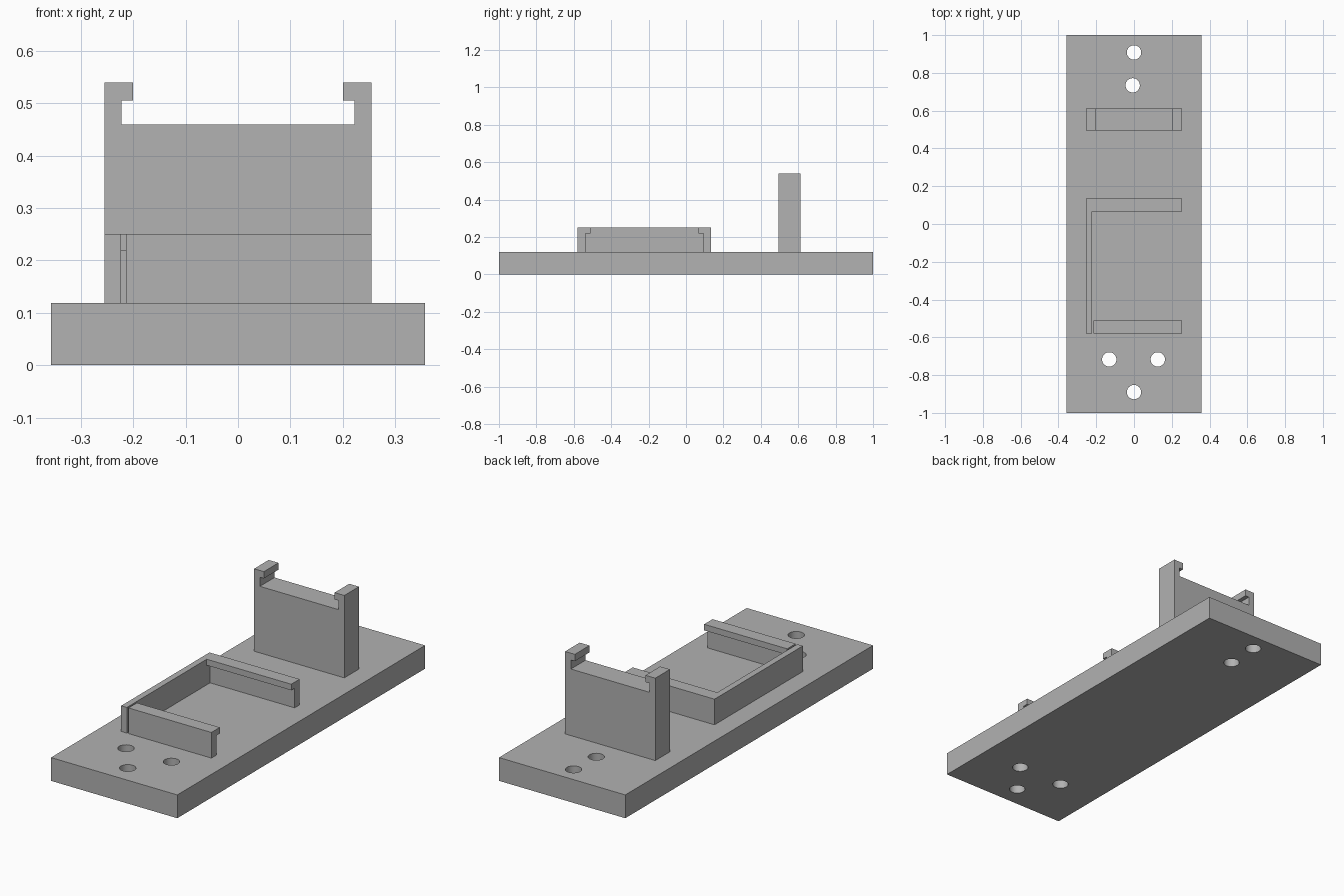
import bpy
import bmesh
from mathutils import Matrix, Vector

cube = bpy.data.objects.get("Cube")
if cube:
    bpy.data.objects.remove(cube, do_unlink=True)

# Single plain grey for the whole bracket
grey = bpy.data.materials.new("plain grey")
grey.use_nodes = True
GREY = (0.445, 0.445, 0.445, 1.0)
grey.diffuse_color = GREY
grey.node_tree.nodes["Principled BSDF"].inputs["Base Color"].default_value = GREY


def add_object(name, bm):
    bmesh.ops.recalc_face_normals(bm, faces=bm.faces)
    mesh = bpy.data.meshes.new(name)
    bm.to_mesh(mesh)
    bm.free()
    mesh.materials.append(grey)
    obj = bpy.data.objects.new(name, mesh)
    bpy.context.collection.objects.link(obj)
    return obj


def extrude_profile(name, points, axis, start, end):
    """Extrude a (horizontal, z) outline along the x or y axis."""
    bm = bmesh.new()
    if axis == "x":
        verts = [bm.verts.new((start, h, z)) for h, z in points]
        step = Vector((end - start, 0, 0))
    else:
        verts = [bm.verts.new((h, start, z)) for h, z in points]
        step = Vector((0, end - start, 0))
    face = bm.faces.new(verts)
    result = bmesh.ops.extrude_face_region(bm, geom=[face], use_keep_orig=True)
    moved = [g for g in result["geom"] if isinstance(g, bmesh.types.BMVert)]
    bmesh.ops.translate(bm, verts=moved, vec=step)
    return add_object(name, bm)


def rectangle(a, b, low, high):
    return [(a, low), (b, low), (b, high), (a, high)]


BASE_TOP = 0.119
RAIL_TOP = 0.25
SIDE = 0.255

# Base plate with five screw holes
base = extrude_profile("base_plate", rectangle(-0.357, 0.357, 0, BASE_TOP), "y", -1, 1)
bm = bmesh.new()
for x, y in [(0, 0.908), (-0.007, 0.734), (-0.131, -0.717), (0.126, -0.717), (0, -0.89)]:
    bmesh.ops.create_cone(bm, cap_ends=True, segments=32, radius1=0.038, radius2=0.038,
                          depth=0.4, matrix=Matrix.Translation((x, y, BASE_TOP / 2)))
cutter = add_object("hole_cutter", bm)
cutter.hide_render = True
boolean = base.modifiers.new("screw_holes", "BOOLEAN")
boolean.operation = "DIFFERENCE"
boolean.solver = "EXACT"
boolean.object = cutter
bpy.context.view_layer.update()
drilled = bpy.data.meshes.new_from_object(
    base.evaluated_get(bpy.context.evaluated_depsgraph_get()))
base.modifiers.clear()
base.data = drilled
bpy.data.objects.remove(cutter, do_unlink=True)

# Smooth hole walls, crisp rims
bpy.ops.object.select_all(action="DESELECT")
base.select_set(True)
bpy.context.view_layer.objects.active = base
bpy.ops.object.shade_smooth_by_angle()

# Long side wall of the tray
extrude_profile("side_wall", rectangle(-SIDE, -0.223, BASE_TOP, RAIL_TOP), "y", -0.579, 0.134)


# Lipped rails facing each other across the tray
def lipped_rail(name, outer, inward, start):
    wall, lip = outer + inward * 0.041, outer + inward * 0.068
    outline = [(outer, BASE_TOP), (wall, BASE_TOP), (wall, 0.219),
               (lip, 0.219), (lip, RAIL_TOP), (outer, RAIL_TOP)]
    extrude_profile(name, outline, "x", start, SIDE)


lipped_rail("front_rail", -0.579, 1, -0.214)
lipped_rail("back_rail", 0.134, -1, -0.223)

# Tall upright with a hooked slot along its top
half = [(SIDE, BASE_TOP), (SIDE, 0.54), (0.2, 0.54),
        (0.2, 0.505), (0.222, 0.505), (0.222, 0.459)]
outline = half + [(-x, z) for x, z in reversed(half)]
extrude_profile("hooked_upright", outline, "y", 0.494, 0.612)
